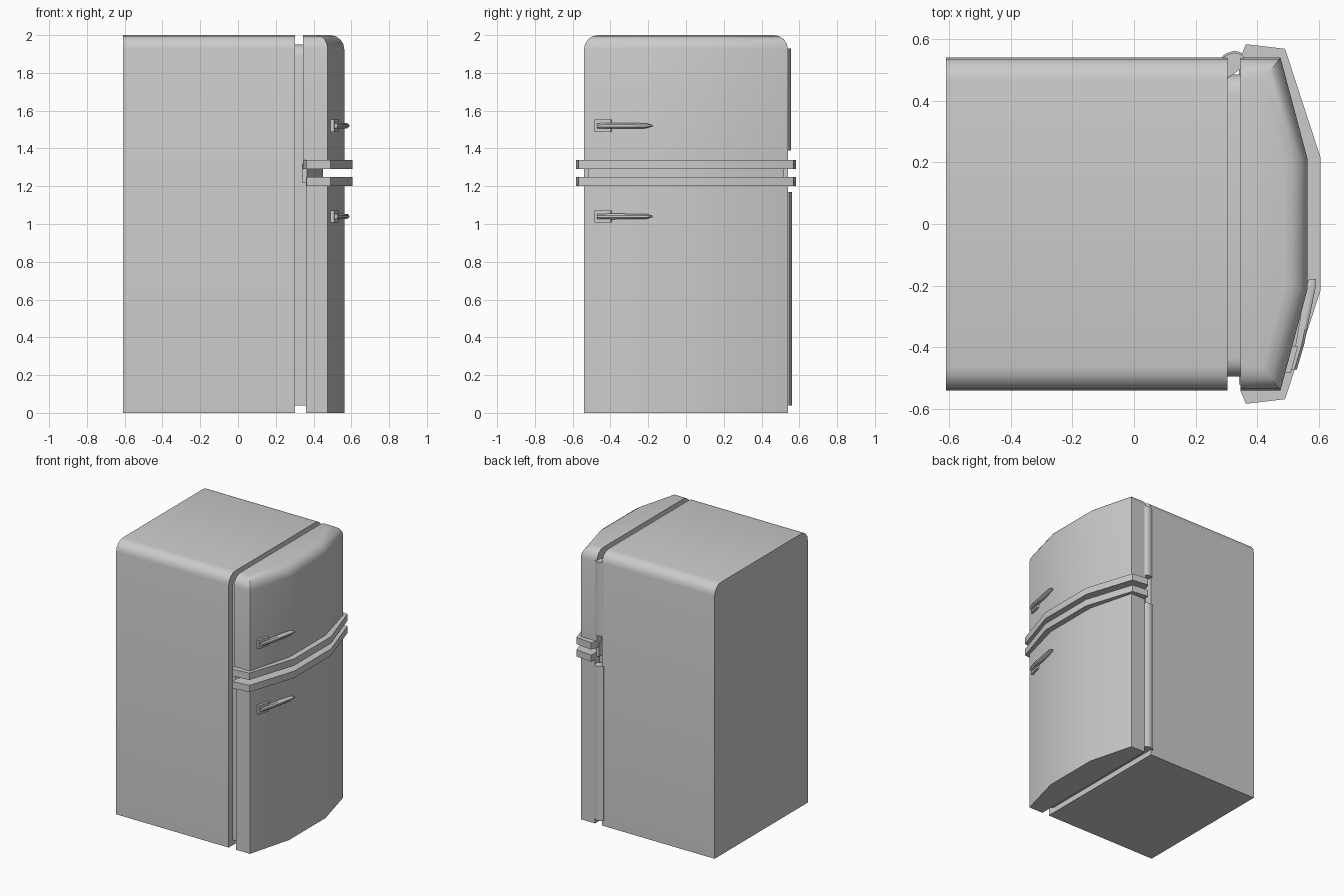
import bpy, bmesh, math

if "Cube" in bpy.data.objects:
    bpy.data.objects.remove(bpy.data.objects["Cube"])

def finish(name, bm):
    bmesh.ops.recalc_face_normals(bm, faces=bm.faces)
    me = bpy.data.meshes.new(name)
    bm.to_mesh(me)
    bm.free()
    ob = bpy.data.objects.new(name, me)
    bpy.context.collection.objects.link(ob)
    bpy.ops.object.select_all(action='DESELECT')
    ob.select_set(True)
    bpy.context.view_layer.objects.active = ob
    bpy.ops.object.shade_smooth_by_angle(angle=math.radians(32))
    return ob

def prism(name, outline, z0, z1, round_top=0, pick=None, segs=4):
    """Extrude a plan outline upward and round the picked top edges."""
    bm = bmesh.new()
    base = bm.faces.new([bm.verts.new((x, y, z0)) for x, y in outline])
    ext = bmesh.ops.extrude_face_region(bm, geom=[base])
    for v in ext['geom']:
        if isinstance(v, bmesh.types.BMVert):
            v.co.z = z1
    if round_top:
        edges = [e for e in bm.edges if all(v.co.z > z1 - 1e-5 for v in e.verts)
                 and pick(e.verts[0].co, e.verts[1].co)]
        bmesh.ops.bevel(bm, geom=edges, offset=round_top, offset_type='OFFSET',
                        segments=segs, profile=0.5, affect='EDGES')
    return finish(name, bm)

def box(x0, x1, y0, y1):
    return [(x0, y0), (x1, y0), (x1, y1), (x0, y1)]

def mirrored(half):
    return half + [(x, -y) for x, y in reversed(half)]

def lengthwise(a, b):
    return abs(a.y - b.y) < 1e-4

def door_plan(back):
    return mirrored([(back, -0.54), (0.475, -0.54), (0.563, -0.21)])

# Cabinet and recessed door seals
prism("cabinet", box(-0.61, 0.303, -0.54, 0.54), 0, 2, 0.075, lengthwise)
prism("upper_seal", box(0.30, 0.347, -0.495, 0.485), 1.27, 1.95, 0.06, lengthwise)
prism("lower_seal", box(0.30, 0.362, -0.495, 0.485), 0.04, 1.27)

# Doors with faceted bowed fronts
prism("upper_door", door_plan(0.345), 1.30, 2, 0.075,
      lambda a, b: max(a.x, b.x) > 0.346 and not (a.x < 0.346 and b.x < 0.346))
prism("lower_door", door_plan(0.36), 0, 1.24)

# Recessed divider between the two trim bands
prism("divider", mirrored([(0.34, -0.52), (0.365, -0.52), (0.45, -0.21)]), 1.22, 1.32)

# Trim bands
for name, back, z0 in (("upper_trim", 0.345, 1.29), ("lower_trim", 0.36, 1.20)):
    prism(name, mirrored([(back, -0.54), (0.363, -0.583), (0.49, -0.568),
                          (0.605, -0.215)]), z0, z0 + 0.05)

# Hinge covers on the back side edge
hinge = [(0.283, 0.535), (0.287, 0.545), (0.303, 0.555), (0.325, 0.562),
         (0.345, 0.557), (0.362, 0.545), (0.362, 0.52), (0.304, 0.48)]
prism("upper_hinge", [(x, y - 0.006) for x, y in hinge], 1.39, 1.93)
prism("lower_hinge", hinge, 0.04, 1.17)

# Handles: mounting plate plus a tapering bar with a pointed tip
def handle(name, z):
    prism(name + "_plate", [(0.485, -0.48), (0.508, -0.484),
                            (0.531, -0.398), (0.508, -0.394)], z - 0.032, z + 0.032)
    stations = [(0.502, 0.528, -0.472, 0.013), (0.524, 0.552, -0.39, 0.015),
                (0.556, 0.588, -0.21, 0.013), (0.568, 0.590, -0.178, 0.003)]
    bm = bmesh.new()
    rings = [[bm.verts.new(p) for p in
              ((xi, y, z - h), (xo - 0.008, y, z - h), (xo, y, z - h * 0.4),
               (xo, y, z + h * 0.4), (xo - 0.008, y, z + h), (xi, y, z + h))]
             for xi, xo, y, h in stations]
    for a, b in zip(rings, rings[1:]):
        for i in range(6):
            j = (i + 1) % 6
            bm.faces.new((a[i], a[j], b[j], b[i]))
    bm.faces.new(rings[0])
    bm.faces.new(rings[-1])
    finish(name + "_bar", bm)

handle("upper_handle", 1.52)
handle("lower_handle", 1.04)
